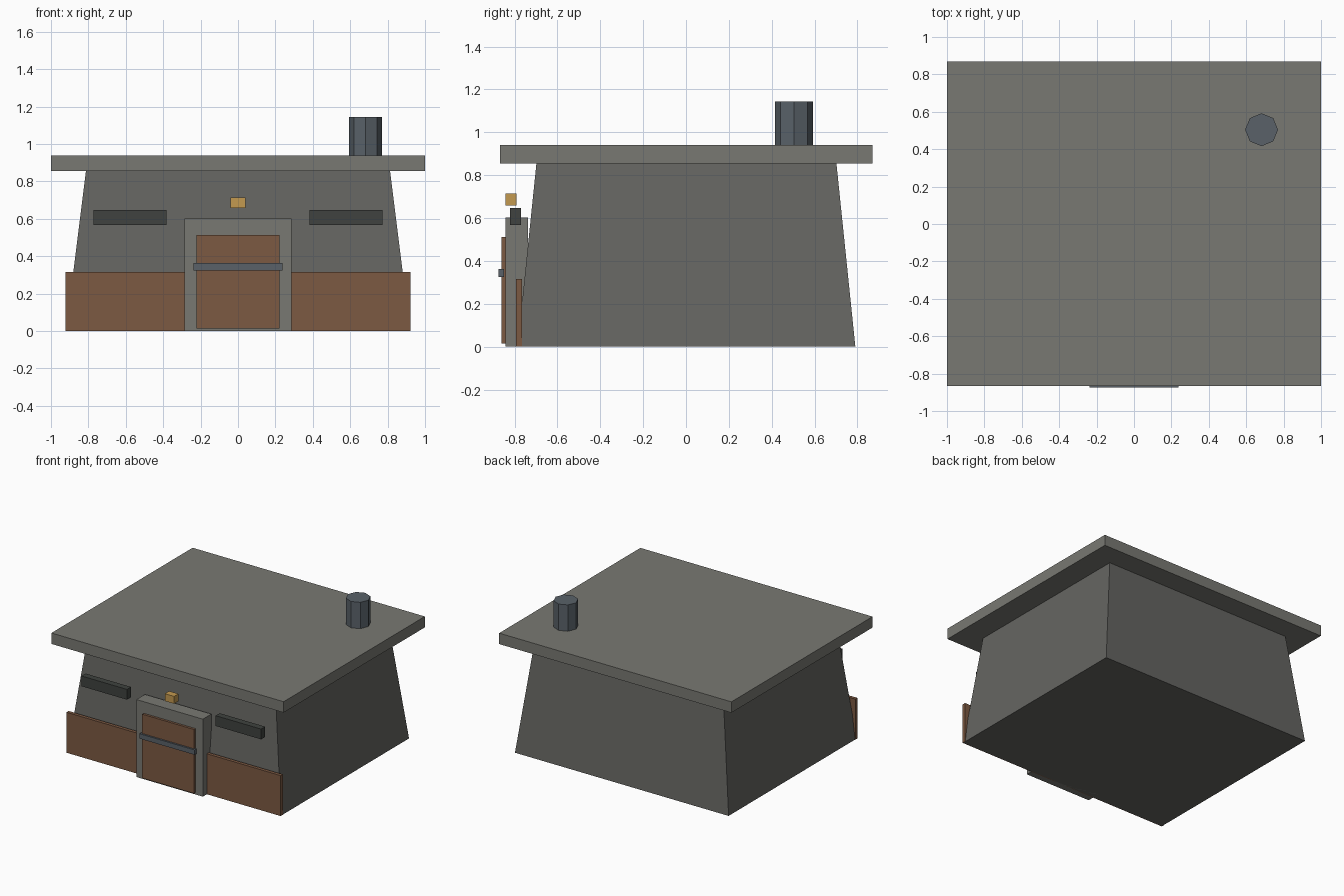
import bpy, bmesh
from math import pi

if "Cube" in bpy.data.objects:
    bpy.data.objects.remove(bpy.data.objects["Cube"])


def material(name, r, g, b):
    m = bpy.data.materials.new(name)
    m.diffuse_color = (r, g, b, 1)
    m.use_nodes = True
    m.node_tree.nodes["Principled BSDF"].inputs["Base Color"].default_value = m.diffuse_color
    return m


concrete = material("concrete", 0.19, 0.19, 0.17)
wall = material("wall", 0.13, 0.13, 0.12)
rust = material("rust", 0.20, 0.10, 0.055)
steel = material("steel", 0.10, 0.12, 0.14)
dark = material("dark", 0.05, 0.055, 0.05)
amber = material("amber", 0.55, 0.32, 0.08)


def finish(name, bm, mat):
    me = bpy.data.meshes.new(name)
    bm.to_mesh(me)
    bm.free()
    me.materials.append(mat)
    ob = bpy.data.objects.new(name, me)
    bpy.context.collection.objects.link(ob)
    return ob


def box(name, x, y, z, mat, top=(1, 1)):
    """Box from (min, max) ranges; top scales the upper face for a taper."""
    bm = bmesh.new()
    bmesh.ops.create_cube(bm, size=1)
    for v in bm.verts:
        sx, sy = top if v.co.z > 0 else (1, 1)
        v.co.x = sum(x) / 2 + v.co.x * sx * (x[1] - x[0])
        v.co.y = sum(y) / 2 + v.co.y * sy * (y[1] - y[0])
        v.co.z = sum(z) / 2 + v.co.z * (z[1] - z[0])
    return finish(name, bm, mat)


# Tapered bunker body and overhanging roof slab
box("body", (-0.92, 0.92), (-0.786, 0.79), (0, 0.855), wall, top=(0.884, 0.888))
box("roof_slab", (-1, 1), (-0.867, 0.87), (0.855, 0.94), concrete)

# Rusty plating along the front base
box("front_plating", (-0.922, 0.922), (-0.792, -0.766), (0, 0.315), rust)

# Doorway: surround, door and locking bar
box("door_surround", (-0.286, 0.286), (-0.841, -0.736), (0, 0.603), concrete)
box("door", (-0.223, 0.223), (-0.86, -0.83), (0.015, 0.513), rust)
box("door_bar", (-0.238, 0.238), (-0.874, -0.848), (0.325, 0.363), steel)

# Lamp above the door
box("lamp", (-0.04, 0.04), (-0.843, -0.79), (0.658, 0.715), amber)

# Window slits on both sides
for side, x in (("left", (-0.773, -0.382)), ("right", (0.382, 0.773))):
    box(side + "_window_slit", x, (-0.82, -0.77), (0.568, 0.648), dark)

# Eight-sided roof vent
bm = bmesh.new()
bmesh.ops.create_cone(bm, cap_ends=True, segments=8, radius1=0.088, radius2=0.088, depth=0.205)
bmesh.ops.translate(bm, verts=bm.verts, vec=(0.682, 0.504, 1.0425))
finish("roof_vent", bm, steel)
